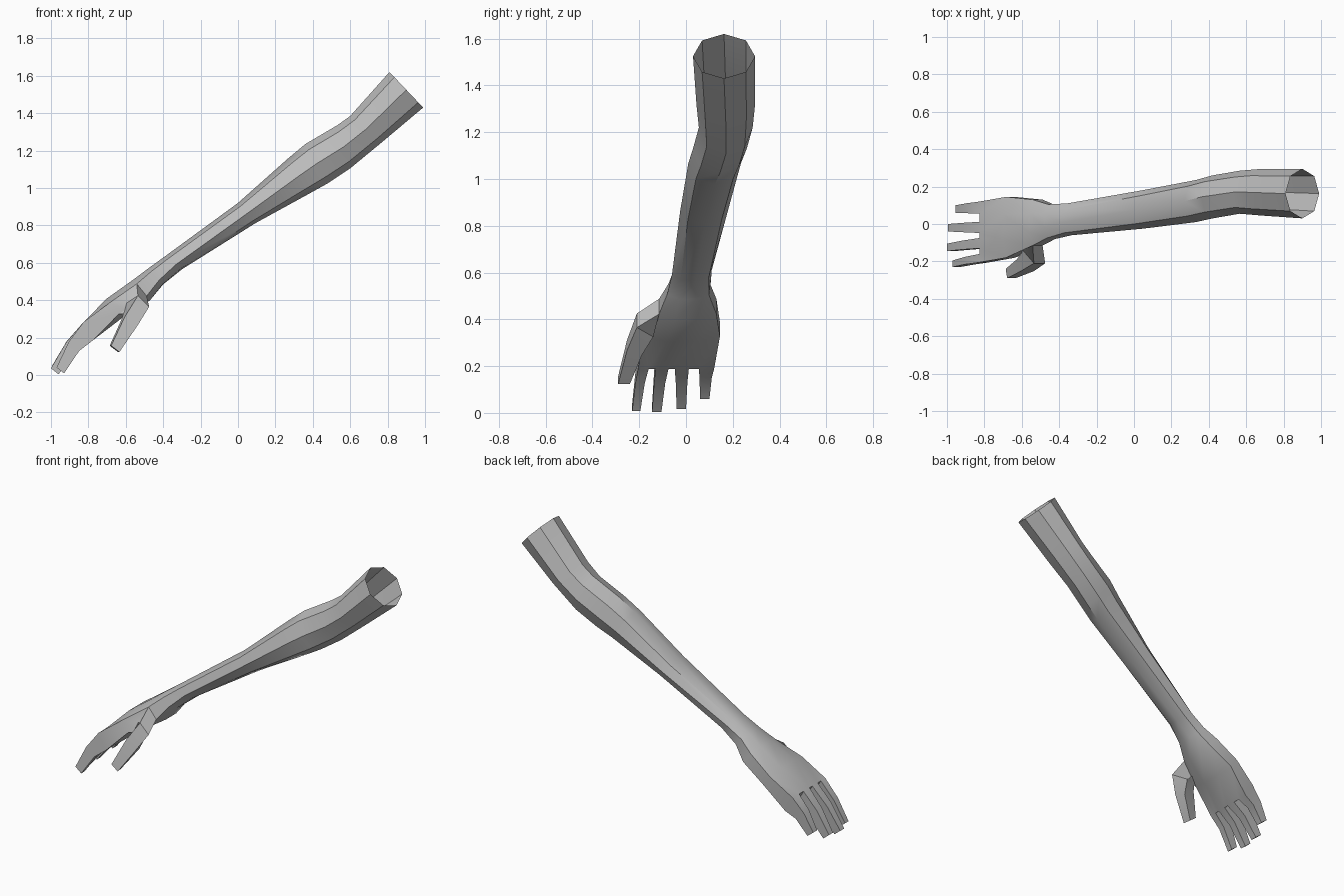
import bpy, bmesh, math
from mathutils import Vector

cube = bpy.data.objects.get("Cube")
if cube:
    bpy.data.objects.remove(cube, do_unlink=True)

skin = bpy.data.materials.new("plain grey")
skin.use_nodes = True
grey = (0.5, 0.5, 0.5, 1)
skin.diffuse_color = grey
skin.node_tree.nodes["Principled BSDF"].inputs["Base Color"].default_value = grey

bm = bmesh.new()


def octagon(top, bottom, y_min, y_max, squareness):
    """Eight-sided section spanning top to bottom (x, z) and y_min to y_max."""
    top, bottom = Vector((top[0], 0, top[1])), Vector((bottom[0], 0, bottom[1]))
    mid, half = (top + bottom) / 2, (top - bottom) / 2
    mid.y = (y_min + y_max) / 2
    turn = math.pi / 8 * (1 - squareness)
    angles = [math.pi * 7 / 8 - turn - i * math.pi / 4 for i in range(8)]
    reach = max(math.cos(a) for a in angles)
    verts = []
    for a in angles:
        u, v = math.cos(a) / reach, math.sin(a) / reach
        v = math.copysign(abs(v) ** (1 - 0.4 * squareness), v)
        side = Vector((0, u * (y_max - y_min) / 2, 0))
        verts.append(bm.verts.new(mid + side + half * v))
    return verts


def box_section(centre, wide, thick):
    """Four-sided section, in the order +wide+thick, -wide+thick, and so on."""
    c, w, t = Vector(centre), Vector(wide), Vector(thick)
    return [bm.verts.new(p) for p in (c + w + t, c - w + t, c - w - t, c + w - t)]


def loft(a, b, skip=()):
    n = len(a)
    for i in range(n):
        if i not in skip:
            j = (i + 1) % n
            bm.faces.new((a[i], a[j], b[j], b[i]))


# arm from the open shoulder end to the palm
sections = [
    ((0.81, 1.62), (0.99, 1.43), 0.03, 0.295, 0),
    ((0.60, 1.385), (0.77, 1.245), 0.045, 0.295, 0),
    ((0.53, 1.335), (0.60, 1.105), 0.055, 0.285, 0),
    ((0.36, 1.235), (0.48, 1.025), 0.03, 0.26, 0),
    ((0.27, 1.16), (0.39, 0.975), 0.01, 0.235, 0),
    ((0.0, 0.92), (0.09, 0.81), -0.025, 0.18, 0.1),
    ((-0.39, 0.635), (-0.30, 0.565), -0.06, 0.11, 0.5),
    ((-0.48, 0.57), (-0.40, 0.485), -0.08, 0.105, 0.8),
    ((-0.56, 0.51), (-0.47, 0.40), -0.115, 0.13, 1),
    ((-0.70, 0.41), (-0.62, 0.305), -0.18, 0.145, 1),
]
rings = [octagon(*s) for s in sections]
for k in range(len(rings) - 1):
    # the thumb grows from the side face of the palm
    loft(rings[k], rings[k + 1], skip=(7,) if k == len(rings) - 2 else ())
heel, palm = rings[-2:]

# thumb
previous = [heel[0], palm[0], palm[7], heel[7]]
for centre, wide, thick in [
    ((-0.535, -0.175, 0.375), (0.03, -0.035, 0.02), (-0.03, 0, 0.03)),
    ((-0.58, -0.22, 0.28), (0.01, -0.032, 0.01), (-0.035, 0, 0.022)),
    ((-0.66, -0.265, 0.14), (0.004, -0.025, 0), (-0.022, 0, 0.017)),
]:
    section = box_section(centre, wide, thick)
    loft(previous, section)
    previous = section
bm.faces.new(previous)

# fingers: y range at the base, y range at the tip, tip x and z
fingers = [
    ((-0.205, -0.16), (-0.23, -0.195), -0.95, 0.025),
    ((-0.13, -0.075), (-0.145, -0.105), -0.98, 0.02),
    ((-0.048, 0.012), (-0.04, 0.0), -0.975, 0.032),
    ((0.055, 0.12), (0.06, 0.1), -0.935, 0.075),
]
bases = []
for base_y, tip_y, tip_x, tip_z in fingers:
    start = Vector((-0.80, sum(base_y) / 2, 0.235))
    end = Vector((tip_x, sum(tip_y) / 2, tip_z))
    w0, w1 = (base_y[0] - base_y[1]) / 2, (tip_y[0] - tip_y[1]) / 2
    base = box_section(start, (0, w0, 0), (-0.026, 0, 0.048))
    knuckle = box_section(start.lerp(end, 0.45) + Vector((-0.01, 0, 0.012)),
                          (0, (w0 + w1) / 2, 0), (-0.028, 0, 0.024))
    tip = box_section(end, (0, w1, 0), (-0.02, 0, 0.016))
    loft(base, knuckle)
    loft(knuckle, tip)
    bm.faces.new(tip)
    bases.append(base)

# palm to finger bases: one palm point per finger, above and below
edge = [v for b in bases for v in b[:2]]
edge += [v for b in reversed(bases) for v in b[2:]]
for i in range(8):
    a, b, c = edge[2 * i], edge[2 * i + 1], edge[(2 * i + 2) % 16]
    bm.faces.new((palm[i], b, a))
    bm.faces.new((palm[i], palm[(i + 1) % 8], c, b))
# webs between the fingers
for first, second in zip(bases, bases[1:]):
    bm.faces.new((first[1], second[0], second[3], first[2]))

bmesh.ops.recalc_face_normals(bm, faces=bm.faces)
mesh = bpy.data.meshes.new("arm_and_hand")
bm.to_mesh(mesh)
bm.free()
mesh.materials.append(skin)
arm = bpy.data.objects.new("arm_and_hand", mesh)
bpy.context.collection.objects.link(arm)
bpy.ops.object.select_all(action='DESELECT')
arm.select_set(True)
bpy.context.view_layer.objects.active = arm
bpy.ops.object.shade_smooth_by_angle(angle=math.radians(40))
